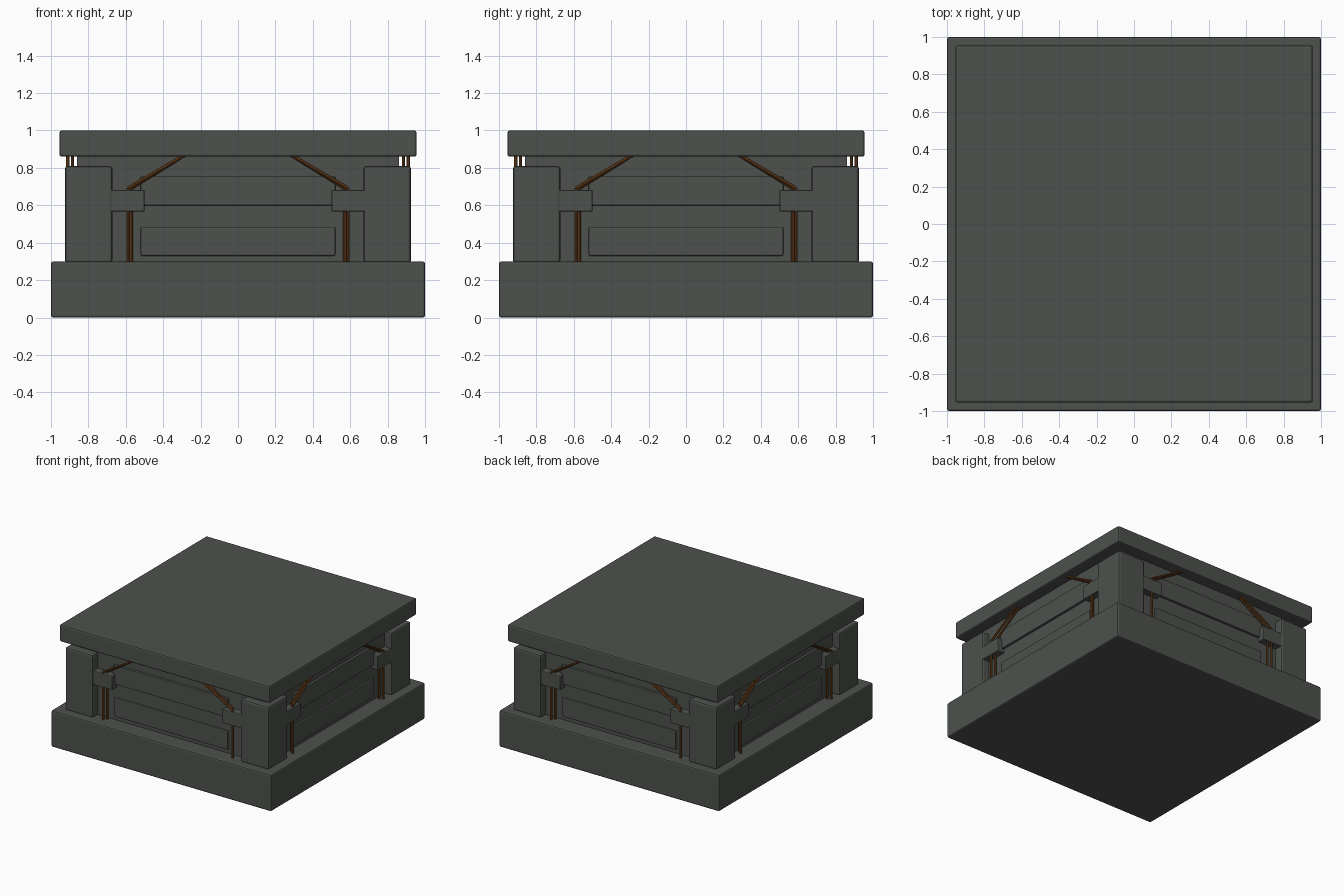
import bpy
import bmesh
from math import pi
from mathutils import Matrix, Vector

cube = bpy.data.objects.get("Cube")
if cube:
    bpy.data.objects.remove(cube, do_unlink=True)


def material(name, rgb):
    mat = bpy.data.materials.new(name)
    mat.use_nodes = True
    mat.diffuse_color = (*rgb, 1)
    mat.node_tree.nodes["Principled BSDF"].inputs["Base Color"].default_value = (*rgb, 1)
    return mat


STONE = material("dark grey stone", (0.075, 0.083, 0.075))
COPPER = material("copper brown", (0.17, 0.062, 0.015))


def add_object(name, bm, mat, turn):
    bm.transform(Matrix.Rotation(turn, 4, "Z"))
    bmesh.ops.recalc_face_normals(bm, faces=bm.faces)
    mesh = bpy.data.meshes.new(name)
    bm.to_mesh(mesh)
    bm.free()
    mesh.materials.append(mat)
    obj = bpy.data.objects.new(name, mesh)
    bpy.context.collection.objects.link(obj)
    return obj


def box(name, low, high, bevel=0.01, turn=0):
    low, high = Vector(low), Vector(high)
    bm = bmesh.new()
    bmesh.ops.create_cube(bm, size=1)
    bmesh.ops.transform(bm, verts=bm.verts, matrix=Matrix.Translation((low + high) / 2)
                        @ Matrix.Diagonal((*(high - low), 1)))
    if bevel:
        bmesh.ops.bevel(bm, geom=bm.edges[:], offset=bevel, segments=2,
                        profile=0.5, affect="EDGES")
    return add_object(name, bm, STONE, turn)


def rod(name, start, end, turn, radius=0.009):
    start, end = Vector(start), Vector(end)
    axis = end - start
    bm = bmesh.new()
    bmesh.ops.create_cone(bm, cap_ends=True, segments=8, radius1=radius,
                          radius2=radius, depth=axis.length)
    bm.transform(Matrix.Translation((start + end) / 2)
                 @ axis.to_track_quat("Z", "Y").to_matrix().to_4x4())
    return add_object(name, bm, COPPER, turn)


# Slabs and central core
box("base_slab", (-1, -1, 0), (1, 1, 0.3), 0.012)
box("top_slab", (-0.955, -0.955, 0.86), (0.955, 0.955, 1), 0.012)
box("core", (-0.86, -0.86, 0.29), (0.86, 0.86, 0.87), 0)

SIDES = ("front", "left", "back", "right")
for i, side in enumerate(SIDES):
    turn = i * pi / 2

    # Corner post
    box(f"{side}_corner_post", (0.672, -0.925, 0.29), (0.925, -0.672, 0.81), 0.015, turn)

    # Wall panels
    box(f"{side}_lower_panel", (-0.52, -0.875, 0.33), (0.52, -0.8, 0.485), 0.008, turn)
    box(f"{side}_upper_panel", (-0.52, -0.88, 0.6), (0.52, -0.8, 0.755), 0.004, turn)

    for sign, hand in ((-1, "a"), (1, "b")):
        # Bracket reaching from the post over the pipes
        xs = sorted((sign * 0.5, sign * 0.72))
        box(f"{side}_bracket_{hand}", (xs[0], -0.92, 0.567), (xs[1], -0.84, 0.682), 0.006, turn)

        # Paired pipes, upright below and slanting inward above
        for layer, x, depth in (("outer", 0.588, 0.91), ("inner", 0.57, 0.885)):
            x *= sign
            bend = (x, -depth, 0.692)
            rod(f"{side}_{layer}_upright_pipe_{hand}", (x, -depth, 0.29), bend, turn)
            rod(f"{side}_{layer}_slanted_pipe_{hand}", bend,
                (sign * 0.28, -depth, 0.872), turn)
